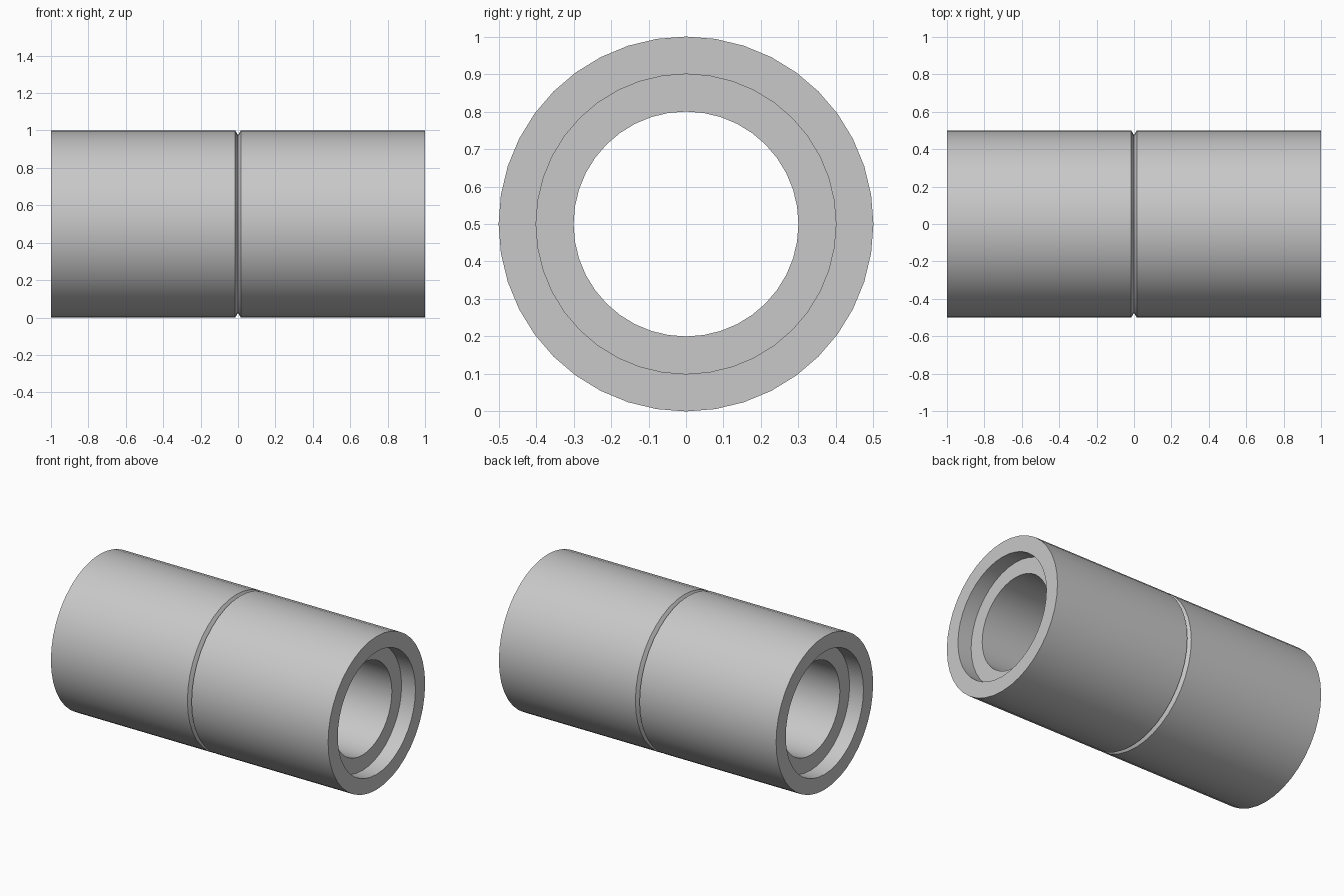
import bpy, bmesh, math
from mathutils import Vector

cube = bpy.data.objects.get("Cube")
if cube:
    bpy.data.objects.remove(cube, do_unlink=True)

# Main dimensions
HALF_LENGTH, OUTER, SOCKET, BORE = 1.0, 0.5, 0.4, 0.3
SOCKET_DEPTH, GROOVE_HALF, GROOVE_DEPTH = 0.1, 0.015, 0.025
SEGMENTS = 40

grey = bpy.data.materials.new("light grey")
grey.use_nodes = True
colour = (0.58, 0.58, 0.58, 1)
grey.diffuse_color = colour
grey.node_tree.nodes["Principled BSDF"].inputs["Base Color"].default_value = colour


def lathe(name, profile, material):
    """Revolve a closed (x, radius) profile about the lengthwise axis."""
    bm = bmesh.new()
    verts = [bm.verts.new((x, 0, r)) for x, r in profile]
    edges = [bm.edges.new((a, b)) for a, b in zip(verts, verts[1:] + verts[:1])]
    bmesh.ops.spin(bm, geom=verts + edges, cent=(0, 0, 0), axis=(1, 0, 0),
                   angle=math.tau, steps=SEGMENTS)
    bmesh.ops.remove_doubles(bm, verts=bm.verts, dist=1e-4)
    bmesh.ops.recalc_face_normals(bm, faces=bm.faces)
    bmesh.ops.translate(bm, verts=bm.verts, vec=Vector((0, 0, OUTER)))
    mesh = bpy.data.meshes.new(name)
    bm.to_mesh(mesh)
    bm.free()
    mesh.materials.append(material)
    obj = bpy.data.objects.new(name, mesh)
    bpy.context.collection.objects.link(obj)
    bpy.ops.object.select_all(action="DESELECT")
    obj.select_set(True)
    bpy.context.view_layer.objects.active = obj
    bpy.ops.object.shade_smooth_by_angle(angle=math.radians(30))
    return obj


# Right half of the wall: groove lip, outer rim, socket, step, bore
half = [(GROOVE_HALF, OUTER), (HALF_LENGTH, OUTER), (HALF_LENGTH, SOCKET),
        (HALF_LENGTH - SOCKET_DEPTH, SOCKET), (HALF_LENGTH - SOCKET_DEPTH, BORE)]

# Mirror the half and join both at the bottom of the V groove
profile = [(0, OUTER - GROOVE_DEPTH)] + half + [(-x, r) for x, r in reversed(half)]
lathe("pipe_coupling", profile, grey)
